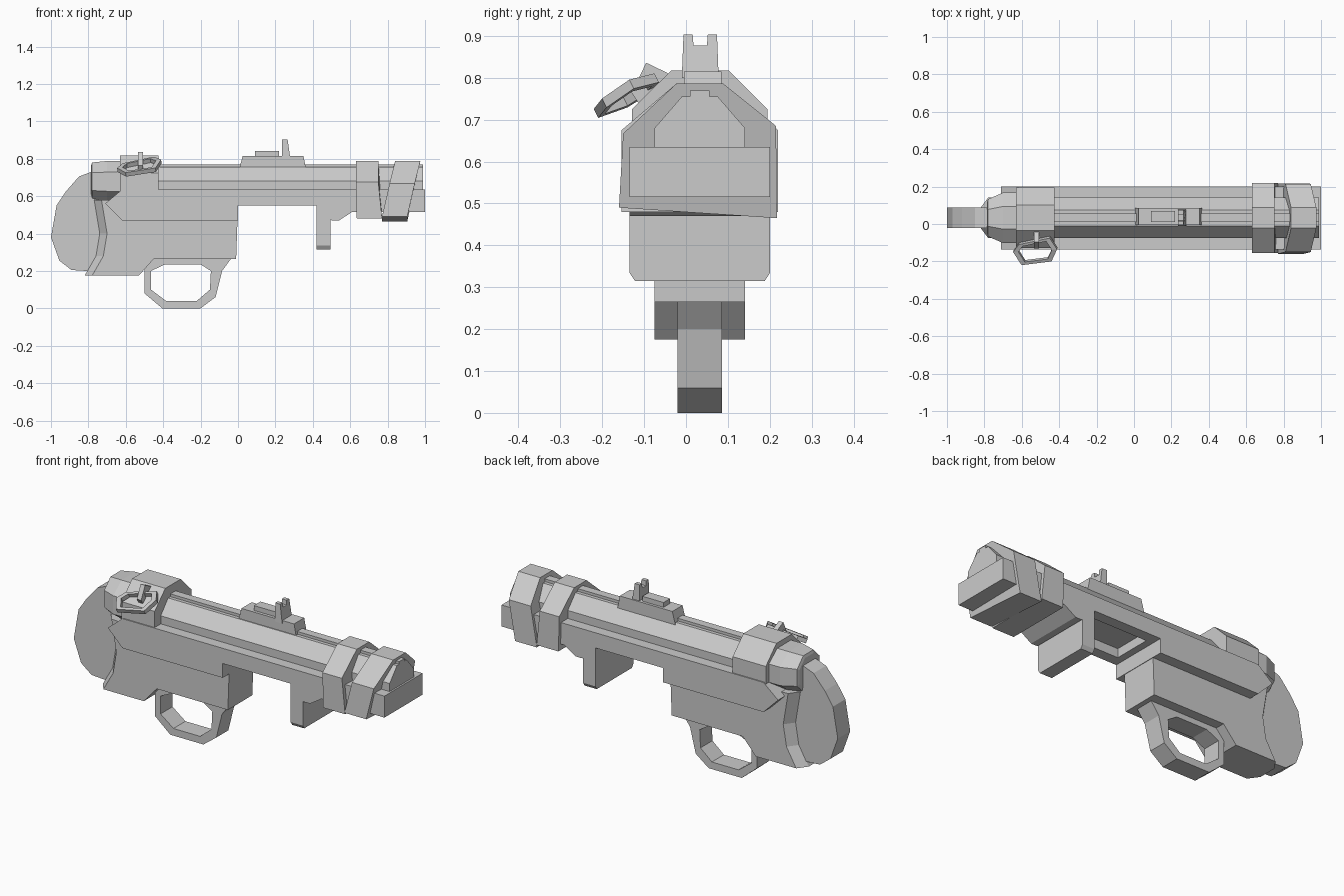
import bpy, bmesh
from mathutils import Vector

MID = 0.033  # centre line of the model in y

old = bpy.data.objects.get("Cube")
if old:
    bpy.data.objects.remove(old, do_unlink=True)

grey = bpy.data.materials.new("plain grey")
grey.use_nodes = True
grey.diffuse_color = (0.6, 0.6, 0.6, 1)
grey.node_tree.nodes["Principled BSDF"].inputs["Base Color"].default_value = (0.6, 0.6, 0.6, 1)


def loft(name, rings, closed=False):
    """Skin equal-length rings; cap the ends, or join last to first."""
    bm = bmesh.new()
    rows = [[bm.verts.new(p) for p in ring] for ring in rings]
    n = len(rows[0])
    pairs = list(zip(rows, rows[1:]))
    if closed:
        pairs.append((rows[-1], rows[0]))
    else:
        bm.faces.new(rows[0][::-1])
        bm.faces.new(rows[-1])
    for a, b in pairs:
        for i in range(n):
            j = (i + 1) % n
            bm.faces.new((a[i], a[j], b[j], b[i]))
    bmesh.ops.recalc_face_normals(bm, faces=bm.faces)
    mesh = bpy.data.meshes.new(name)
    bm.to_mesh(mesh)
    bm.free()
    mesh.materials.append(grey)
    ob = bpy.data.objects.new(name, mesh)
    bpy.context.collection.objects.link(ob)
    return ob


def plate(name, pts, half, mid=MID):
    """Side profile (x, z) extruded across y."""
    return loft(name, [[(x, y, z) for x, z in pts] for y in (mid - half, mid + half)])


def section(x, half):
    """Mirrored cross-section from (half width, z) points."""
    pts = [(w, z) for w, z in half] + [(-w, z) for w, z in reversed(half)]
    return [(x, MID + w, z) for w, z in pts]


def box(name, x0, x1, y0, y1, z0, z1):
    return plate(name, [(x0, z0), (x1, z0), (x1, z1), (x0, z1)], (y1 - y0) / 2, (y0 + y1) / 2)


# Long fore stock with an open well underneath
stock = plate("fore_stock", [(-.71, .56), (-.62, .47), (0, .47), (0, .55), (.42, .55), (.5, .47),
                             (.54, .47), (.61, .515), (1, .515), (1, .635), (-.62, .635)], .168)
well = box("well_cutter", .04, .4, -.075, .14, .4, .625)
well.hide_render = True
cut = stock.modifiers.new("well", "BOOLEAN")
cut.object = well
cut.solver = "EXACT"
bpy.context.view_layer.objects.active = stock
bpy.ops.object.modifier_apply(modifier=cut.name)
bpy.data.objects.remove(well, do_unlink=True)

# Block hanging below the stock, with chamfered lower edges
loft("front_grip", [section(x, [(.155, .315), (.168, .335), (.168, .56)]) for x in (.42, .495)])

# Lower receiver, its rear edge stepping in towards the butt
low = [(-.78, .175), (-.53, .175), (-.45, .265), (-.01, .265), (0, .55), (-.73, .58),
       (-.7, .4), (-.72, .28)]
loft("lower_receiver", [[(x - (shift if x < -.65 else 0), MID + w, z) for x, z in low]
                        for w, shift in ((-.108, 0), (-.054, .04), (.054, .04), (.108, 0))])

# Rounded butt plate
plate("butt", [(-1, .38), (-.97, .55), (-.92, .625), (-.85, .705), (-.77, .735), (-.66, .6),
               (-.66, .35), (-.72, .21), (-.81, .2), (-.89, .205), (-.955, .255)], .055)

# Barrel with a raised rib along its top
loft("barrel", [section(x, [(.108, .6), (.108, .68), (.043, .755)]) for x in (-.62, .99)])
box("top_rib", -.62, .99, .01, .056, .74, .77)

# Rear cap and sleeve
loft("rear_cap", [section(x, [(w * a, .68 + h * b) for a, b in ((.45, -1), (1, -.5), (1, .45), (.45, 1))])
                  for x, w, h in ((-.785, .085, .085), (-.78, .1, .1), (-.7, .135, .108), (-.61, .135, .108))])
loft("rear_sleeve", [section(x, [(.162, .6), (.162, .725), (.068, .818)]) for x in (-.63, -.425)])

# Rear clamp ring at the muzzle
band = [(.187, .48), (.187, .675), (.055, .787)]
loft("muzzle_clamp", [[(x + (s if z < .5 else 0), y, z) for x, y, z in section(x, band)]
                      for x, s in ((.63, .005), (.75, .02))])

# Slanted front clamp, slightly twisted
skew = [(-.16, .49, 0), (-.15, .667, .04), (-.022, .787, .07),
        (.088, .787, .07), (.215, .685, .04), (.217, .465, 0)]
loft("slanted_clamp", [[(x + s, y, z) for y, z, s in skew] for x in (.77, .905)])

# Sight base, block and notched blade
plate("sight_base", [(.005, .74), (.025, .815), (.35, .815), (.365, .74)], .045, .04)
box("sight_block", .09, .22, .012, .07, .81, .842)
blade = [(-.01, .8), (.078, .8), (.074, .903), (.052, .903), (.05, .877),
         (.018, .877), (.016, .903), (-.006, .903)]
loft("sight_blade", [[(x + (.015 if z < .85 and x > .25 else 0), y, z) for y, z in blade]
                     for x in (.235, .265)])

# Trigger guard: outer and inner outline paired point by point
outer = [(-.45, .275), (-.5, .235), (-.5, .08), (-.405, 0), (-.2, 0), (-.12, .06), (-.085, .2), (-.03, .275)]
inner = [(-.39, .235), (-.465, .2), (-.465, .1), (-.385, .04), (-.22, .04), (-.15, .1), (-.145, .2), (-.2, .235)]
loft("trigger_guard", [[(a[0], MID - .053, a[1]), (a[0], MID + .053, a[1]),
                        (b[0], MID + .053, b[1]), (b[0], MID - .053, b[1])]
                       for a, b in zip(outer, inner)], closed=True)

# Tilted six-sided pull ring and its post
rim = [Vector(p) for p in ((-.645, -.145, .74), (-.6, -.215, .715), (-.44, -.195, .74),
                           (-.41, -.13, .785), (-.45, -.07, .8), (-.615, -.105, .765))]
centre = sum(rim, Vector()) / len(rim)
normal = (rim[2] - rim[0]).cross(rim[4] - rim[0]).normalized() * .012
loft("pull_ring", [[p + normal, p - normal, q - normal, q + normal]
                   for p, q in ((p, centre + (p - centre) * .76) for p in rim)], closed=True)
post = [(-.02, .79), (-.045, .812), (-.095, .836), (-.13, .765), (-.11, .735), (-.06, .75)]
loft("ring_post", [[(x, y, z) for y, z in post] for x in (-.535, -.508)])
